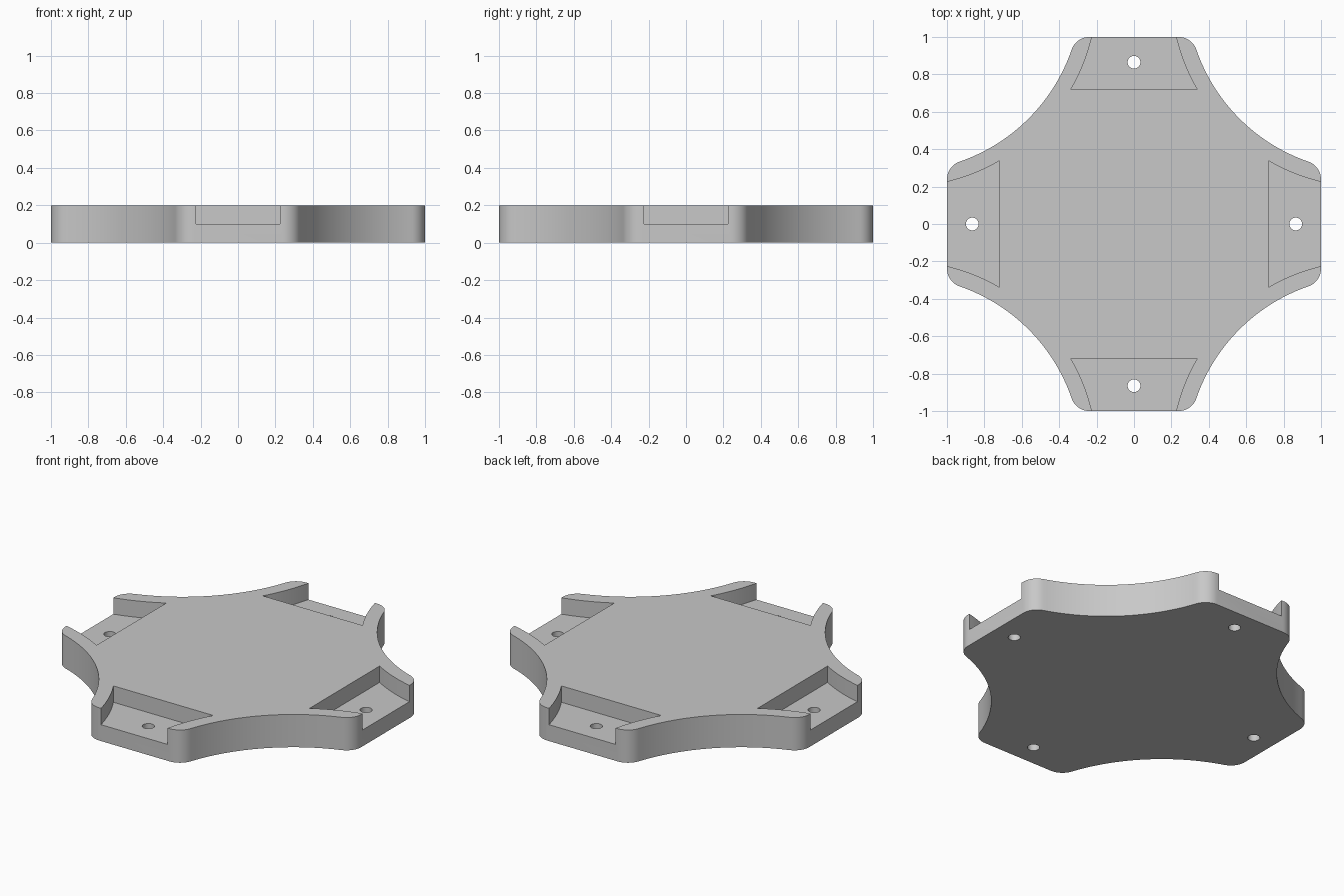
import bpy
import bmesh
from math import atan2, cos, sin, sqrt, pi
from mathutils import Matrix

HEIGHT = 0.2
POCKET_FLOOR = 0.1
ARC_CENTRE = 1.246      # concave edges are centred on the diagonals
ARC_RADIUS = 0.965
POCKET_RADIUS = 1.05    # concentric with the concave edges
FILLET = 0.1
HOLE_POS, HOLE_RADIUS = 0.865, 0.034

cube = bpy.data.objects.get("Cube")
if cube:
    bpy.data.objects.remove(cube, do_unlink=True)

grey = bpy.data.materials.new("plain_grey")
grey.use_nodes = True
colour = (0.58, 0.58, 0.58, 1)
grey.diffuse_color = colour
grey.node_tree.nodes["Principled BSDF"].inputs["Base Color"].default_value = colour


def arc(cx, cy, radius, start, end, steps):
    """Points along an arc between two angles."""
    angles = [start + (end - start) * i / steps for i in range(steps + 1)]
    return [(cx + radius * cos(a), cy + radius * sin(a)) for a in angles]


def prism(name, outline, bottom, top):
    """Extrude a flat outline between two heights."""
    bm = bmesh.new()
    face = bm.faces.new([bm.verts.new((x, y, bottom)) for x, y in outline])
    grown = bmesh.ops.extrude_face_region(bm, geom=[face])["geom"]
    verts = [v for v in grown if isinstance(v, bmesh.types.BMVert)]
    bmesh.ops.translate(bm, verts=verts, vec=(0, 0, top - bottom))
    bmesh.ops.recalc_face_normals(bm, faces=bm.faces)
    mesh = bpy.data.meshes.new(name)
    bm.to_mesh(mesh)
    bm.free()
    mesh.materials.append(grey)
    obj = bpy.data.objects.new(name, mesh)
    bpy.context.collection.objects.link(obj)
    return obj


# Outline of one quarter: fillet, concave arc, fillet
fillet_y = 1 - FILLET
fillet_x = ARC_CENTRE - sqrt((ARC_RADIUS + FILLET) ** 2 - (ARC_CENTRE - fillet_y) ** 2)
tangent = atan2(ARC_CENTRE - fillet_y, ARC_CENTRE - fillet_x)
quarter = arc(fillet_x, fillet_y, FILLET, pi / 2, tangent, 10)
quarter += arc(ARC_CENTRE, ARC_CENTRE, ARC_RADIUS,
               pi + tangent, 1.5 * pi - tangent, 40)[1:-1]
quarter += arc(fillet_y, fillet_x, FILLET, pi / 2 - tangent, 0, 10)

outline = []
for x, y in quarter * 1:
    outline.append((x, y))
for turn in range(1, 4):
    c, s = round(cos(turn * pi / 2)), round(sin(turn * pi / 2))
    outline += [(c * x + s * y, c * y - s * x) for x, y in quarter]
plate = prism("mounting_plate", outline, 0, HEIGHT)


def pocket_angle(y):
    dy = y - ARC_CENTRE
    return pi + atan2(-dy, sqrt(POCKET_RADIUS ** 2 - dy ** 2))


# Pocket with curved sides, open at the end of each arm
side = arc(ARC_CENTRE, ARC_CENTRE, POCKET_RADIUS,
           pocket_angle(1.1), pocket_angle(0.72), 16)
pocket = side + [(-x, y) for x, y in reversed(side)]
hole = arc(0, HOLE_POS, HOLE_RADIUS, 0, 2 * pi, 32)[:-1]

cutters = []
for turn in range(4):
    for name, shape, bottom in (("pocket_cutter", pocket, POCKET_FLOOR),
                                ("hole_cutter", hole, -0.1)):
        cutter = prism(name, shape, bottom, HEIGHT + 0.1)
        cutter.data.transform(Matrix.Rotation(turn * pi / 2, 4, "Z"))
        cutter.hide_render = True
        cutters.append(cutter)

# Carve the pockets and screw holes
bpy.ops.object.select_all(action="DESELECT")
plate.select_set(True)
bpy.context.view_layer.objects.active = plate
for cutter in cutters:
    cut = plate.modifiers.new("cut", "BOOLEAN")
    cut.operation = "DIFFERENCE"
    cut.solver = "EXACT"
    cut.object = cutter
    bpy.ops.object.modifier_apply(modifier=cut.name)
    bpy.data.objects.remove(cutter, do_unlink=True)

bpy.ops.object.shade_smooth_by_angle(angle=pi / 6)
